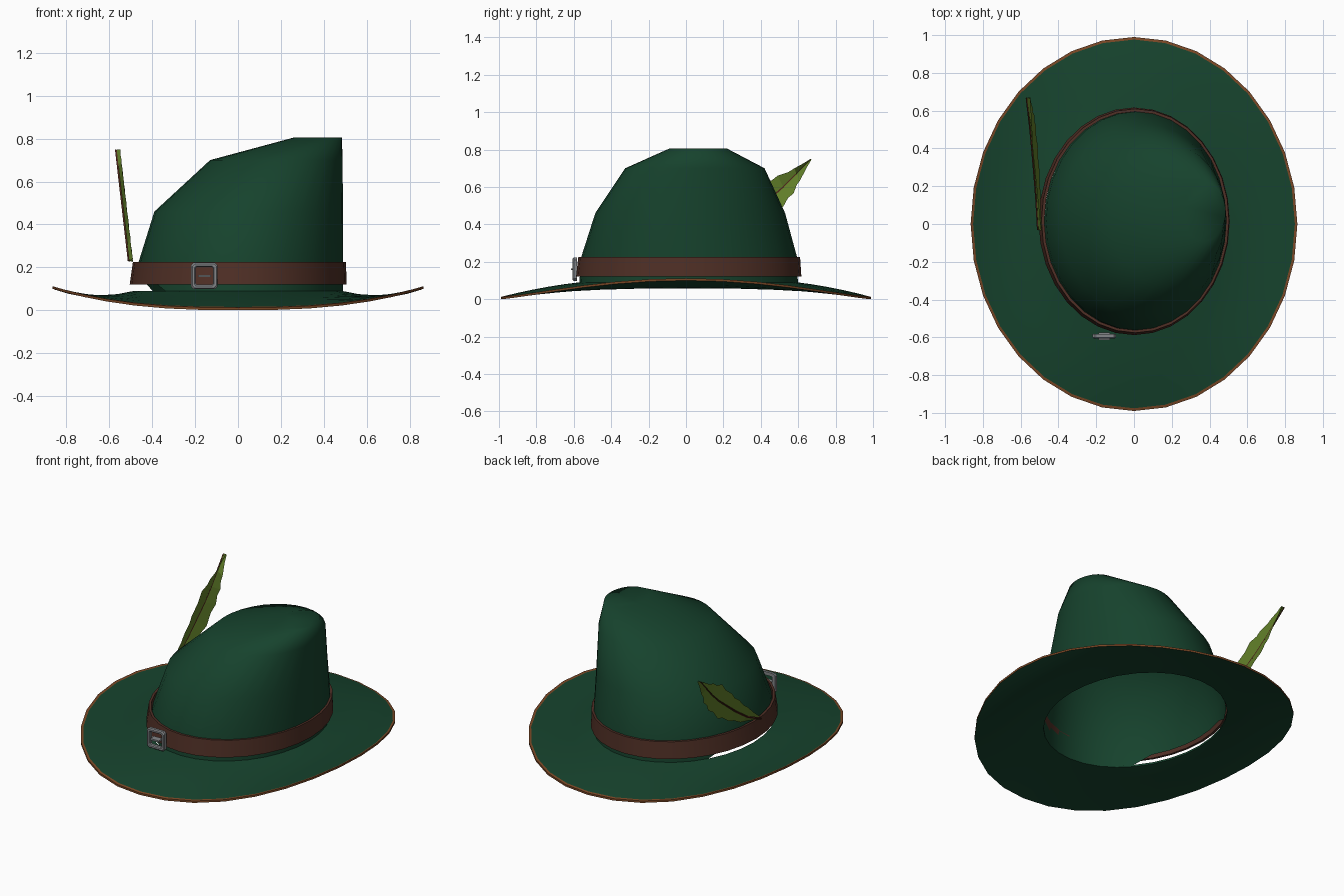
import bpy, bmesh, math

if "Cube" in bpy.data.objects:
    bpy.data.objects.remove(bpy.data.objects["Cube"])

N = 32


def material(name, rgb):
    m = bpy.data.materials.new(name)
    m.diffuse_color = (*rgb, 1)
    m.use_nodes = True
    m.node_tree.nodes["Principled BSDF"].inputs["Base Color"].default_value = m.diffuse_color
    return m


GREEN = material("felt_green", (0.008, 0.055, 0.026))
BROWN = material("band_brown", (0.08, 0.029, 0.019))
TRIM = material("trim_tan", (0.19, 0.062, 0.018))
GREY = material("buckle_grey", (0.23, 0.24, 0.25))
OLIVE = material("feather_olive", (0.12, 0.21, 0.022))
QUILL = material("quill_brown", (0.075, 0.02, 0.01))


def finish(name, bm, mats, smooth=None, fix_normals=True):
    if fix_normals:
        bmesh.ops.recalc_face_normals(bm, faces=bm.faces)
    mesh = bpy.data.meshes.new(name)
    bm.to_mesh(mesh)
    bm.free()
    for m in mats:
        mesh.materials.append(m)
    ob = bpy.data.objects.new(name, mesh)
    bpy.context.collection.objects.link(ob)
    if smooth:
        bpy.ops.object.select_all(action='DESELECT')
        ob.select_set(True)
        bpy.context.view_layer.objects.active = ob
        bpy.ops.object.shade_smooth_by_angle(angle=math.radians(smooth))
    return ob


def loft(bm, rings, closed=False):
    """Bridge a list of point rings; returns the faces row by row."""
    vs = [[bm.verts.new(p) for p in r] for r in rings]
    rows = []
    for i in range(len(vs) if closed else len(vs) - 1):
        a, b = vs[i], vs[(i + 1) % len(vs)]
        n = len(a)
        rows.append([bm.faces.new((a[j], a[(j + 1) % n], b[(j + 1) % n], b[j]))
                     for j in range(n)])
    return vs, rows


def angles():
    return [2 * math.pi * i / N for i in range(N)]


def ellipse(x0, x1, y0, y1, z):
    cx, cy, rx, ry = (x0 + x1) / 2, (y0 + y1) / 2, (x1 - x0) / 2, (y1 - y0) / 2
    return [(cx + rx * math.cos(a), cy + ry * math.sin(a), z) for a in angles()]


# Brim: curled up at the sides, dipping at front and back
def brim_ring(t, dz=0.0):
    pts = []
    for a in angles():
        c = abs(math.cos(a))
        outer = 0.012 + 0.1 * c ** 2.6
        z = 0.09 + (outer - 0.09) * t - 0.12 * t * (1 - t) * c * c
        z += 0.03 * t * (1 - t) * (1 - c * c)
        pts.append(((0.485 + 0.38 * t) * math.cos(a),
                    0.012 * (1 - t) + (0.585 + 0.405 * t) * math.sin(a), z + dz))
    return pts


steps = [0, 0.2, 0.4, 0.6, 0.8, 0.965, 1]
bm = bmesh.new()
_, rows = loft(bm, [brim_ring(t) for t in steps]
               + [brim_ring(t, -0.012) for t in reversed(steps)], closed=True)
for row in rows[len(steps) - 2:len(steps)]:      # tan edge binding
    for f in row:
        f.material_index = 1
finish("brim", bm, [GREEN, TRIM], 40)

# Crown: open shell, slanting on one side, base lifted a little at the left
bm = bmesh.new()
base = []
for (x, y, z), a in zip(ellipse(-0.475, 0.49, -0.57, 0.598, 0.085), angles()):
    lift = 0.05 if math.cos(a - math.radians(185)) > 0.86 else 0
    base.append((x, y, z + lift))
vs, rows = loft(bm, [base,
                     ellipse(-0.465, 0.49, -0.562, 0.595, 0.22),
                     ellipse(-0.39, 0.49, -0.485, 0.53, 0.46),
                     ellipse(-0.13, 0.487, -0.325, 0.42, 0.70),
                     ellipse(0.26, 0.485, -0.09, 0.22, 0.805)])
bm.faces.new(vs[-1])
finish("crown", bm, [GREEN], 180, fix_normals=False)

# Band around the crown
bm = bmesh.new()
loft(bm, [ellipse(-0.505, 0.507, -0.588, 0.617, 0.12),
          ellipse(-0.49, 0.503, -0.576, 0.61, 0.225),
          ellipse(-0.475, 0.488, -0.562, 0.595, 0.225),
          ellipse(-0.49, 0.492, -0.573, 0.602, 0.12)], closed=True)
finish("band", bm, [BROWN], 40)


# Buckle frame with clipped corners
def clipped_square(h, cut, y):
    k = h - cut
    pts = [(h, k), (k, h), (-k, h), (-h, k), (-h, -k), (-k, -h), (k, -h), (h, -k)]
    return [(-0.157 + u, y, 0.16 + v) for u, v in pts]


bm = bmesh.new()
loft(bm, [clipped_square(0.062, 0.012, -0.583), clipped_square(0.062, 0.012, -0.6),
          clipped_square(0.056, 0.011, -0.606), clipped_square(0.046, 0.008, -0.606),
          clipped_square(0.041, 0.006, -0.6), clipped_square(0.041, 0.006, -0.583)],
     closed=True)
finish("buckle_frame", bm, [GREY])

# Buckle prong
bm = bmesh.new()
bmesh.ops.create_cube(bm, size=1)
for v in bm.verts:
    v.co = (-0.157 + v.co.x * 0.06, -0.595 + v.co.y * 0.04, 0.16 + v.co.z * 0.01)
finish("buckle_prong", bm, [GREY])

# Feather: two vanes folded along a curved quill (y, z of each outline)
quill = [(-0.03, 0.23), (0.12, 0.30), (0.24, 0.38), (0.34, 0.455),
         (0.44, 0.53), (0.52, 0.60), (0.59, 0.67), (0.668, 0.748)]
upper = [(-0.035, 0.24), (0.09, 0.345), (0.19, 0.43), (0.28, 0.51),
         (0.40, 0.62), (0.49, 0.66), (0.58, 0.70), (0.665, 0.75)]
lower = [(-0.02, 0.225), (0.16, 0.275), (0.29, 0.335), (0.41, 0.40),
         (0.52, 0.495), (0.575, 0.565), (0.61, 0.635), (0.67, 0.745)]


def lean(p, dx=0.0):
    return (-0.507 - 0.115 * (p[1] - 0.23) + dx, p[0], p[1])


bm = bmesh.new()
mid = [bm.verts.new(lean(p)) for p in quill]
for edge, sign in ((upper, 1), (lower, -1)):
    pts = [bm.verts.new(lean(p, 0.018)) for p in edge]
    for i in range(len(mid) - 1):
        # notched outer edge
        a, b = pts[i].co, pts[i + 1].co
        notch = a.lerp(b, 0.6)
        notch = notch.lerp(mid[i].co.lerp(mid[i + 1].co, 0.6), 0.12)
        n = bm.verts.new(notch)
        f = [mid[i], mid[i + 1], pts[i + 1], n, pts[i]]
        bm.faces.new(f if sign > 0 else f[::-1])
finish("feather", bm, [OLIVE], fix_normals=False)

# Quill along the outer side of the feather
bm = bmesh.new()
rings = []
for i, (y, z) in enumerate(quill):
    w = 0.007 - 0.0007 * i
    rings.append([lean((y + dy * w, z + dz * w), dx) for dy, dz, dx in
                  ((-0.6, 0.8, 0.001), (0.6, -0.8, 0.001), (0, 0, -0.007))])
vs, _ = loft(bm, rings)
bm.faces.new(vs[0])
bm.faces.new(vs[-1])
finish("quill", bm, [QUILL])
